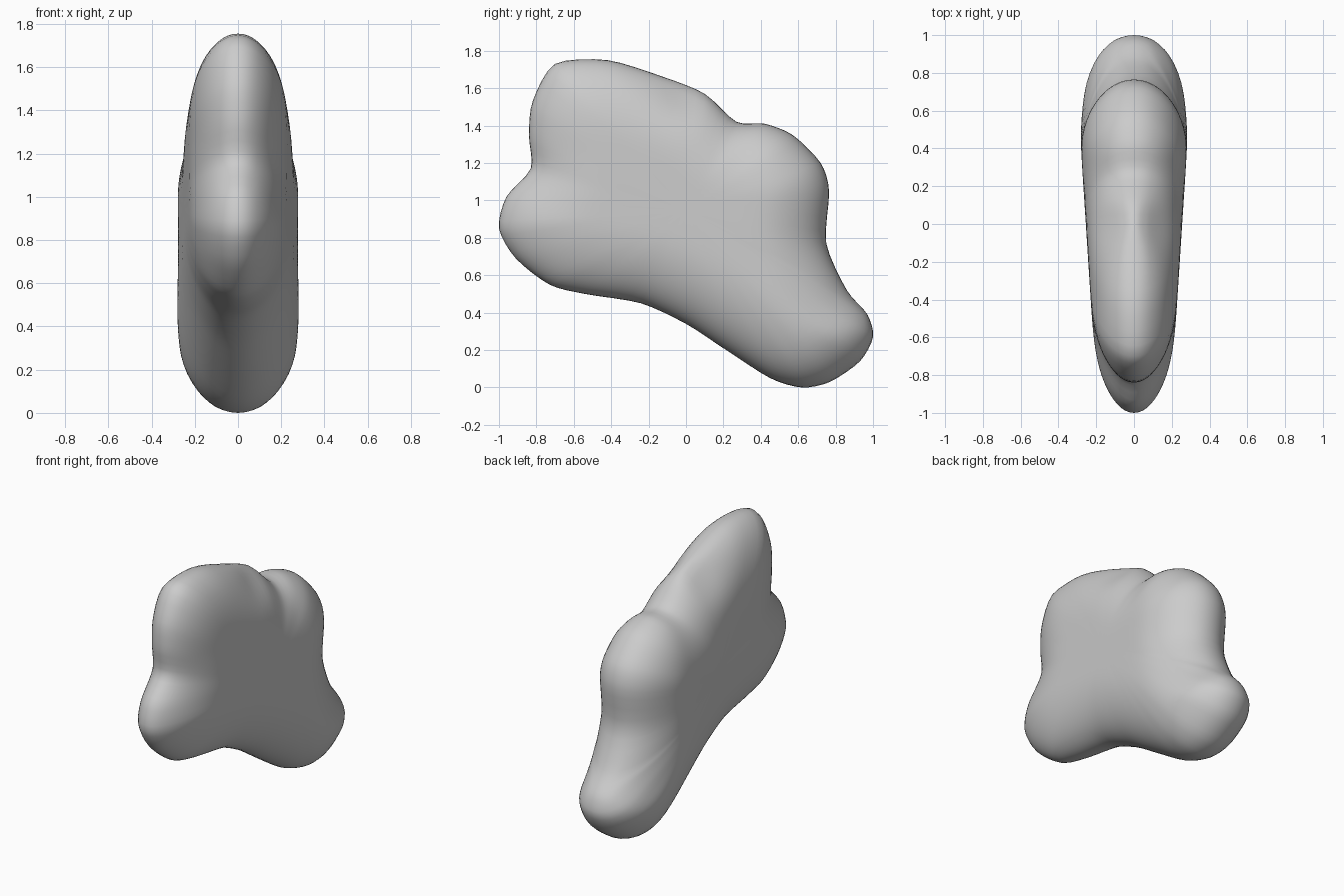
import bpy, bmesh, math
from mathutils import Vector

if "Cube" in bpy.data.objects:
    bpy.data.objects.remove(bpy.data.objects["Cube"])

# Side outline (y, z), followed clockwise from the nose
OUTLINE = [(-1, .85), (-.96, 1.02), (-.83, 1.17), (-.84, 1.35), (-.82, 1.53),
           (-.70, 1.73), (-.42, 1.75), (-.12, 1.66), (.10, 1.57), (.27, 1.42),
           (.42, 1.41), (.57, 1.35), (.72, 1.20), (.765, 1.05), (.75, .77),
           (.86, .52), (.97, .39), (1, .27), (.93, .14), (.77, .03), (.62, 0),
           (.45, .05), (.20, .21), (0, .34), (-.24, .45), (-.54, .50),
           (-.73, .55), (-.91, .69)]
CENTRE = Vector((0, .95))
ROUNDING = .40
RINGS = 22
SUB = 4


def spline(points, sub):
    pts = [Vector(p) for p in points]
    n, out = len(pts), []
    for i in range(n):
        a, b, c, d = (pts[(i + k) % n] for k in (-1, 0, 1, 2))
        for j in range(sub):
            t = j / sub
            m1, m2 = (c - a) * .4, (d - b) * .4
            out.append(b * (2*t**3 - 3*t*t + 1) + m1 * (t**3 - 2*t*t + t)
                       + c * (3*t*t - 2*t**3) + m2 * (t**3 - t*t))
    return out


def edge_distance(p, loop):
    best = 9
    for i, a in enumerate(loop):
        e = loop[(i + 1) % len(loop)] - a
        t = max(0, min(1, (p - a).dot(e) / e.length_squared))
        best = min(best, (p - a - e * t).length)
    return best


def half_width(p, loop):
    d = min(1, edge_distance(p, loop) / ROUNDING)
    w = min(.285, .255 + .065 * p.x) * math.sqrt(max(0, 1 - (1 - d) ** 2))
    # pinched crest along the sloping top
    r = (p - Vector((.02, 1.61))).length / .14
    return w * (1 - .4 * math.exp(-r * r))


# Rings shrink from the outline to the centre of each side
loop = spline(OUTLINE, SUB)
n = len(loop)
rings = [[CENTRE + (p - CENTRE) * (1 - (k / RINGS) ** 1.8) for p in loop]
         for k in range(RINGS)]
widths = [[half_width(p, loop) if k else 0 for p in ring]
          for k, ring in enumerate(rings)]

# Soften the widths where the roundings meet
for _ in range(4):
    old = [row[:] for row in widths]
    for k in range(4, RINGS - 1):
        for i in range(n):
            widths[k][i] = .5 * old[k][i] + .125 * (
                old[k-1][i] + old[k+1][i] + old[k][i-1] + old[k][(i+1) % n])

bm = bmesh.new()
rim = [bm.verts.new((0, *p)) for p in loop]
for side in (1, -1):
    prev = rim
    for k in range(1, RINGS):
        cur = [bm.verts.new((side * w, *p)) for p, w in zip(rings[k], widths[k])]
        for i in range(n):
            j = (i + 1) % n
            bm.faces.new((prev[i], prev[j], cur[j], cur[i]))
        prev = cur
    tip = bm.verts.new((side * half_width(CENTRE, loop), *CENTRE))
    for i in range(n):
        bm.faces.new((prev[i], prev[(i + 1) % n], tip))
bmesh.ops.recalc_face_normals(bm, faces=bm.faces)
for f in bm.faces:
    f.smooth = True

mesh = bpy.data.meshes.new("rounded_body")
bm.to_mesh(mesh)
bm.free()
body = bpy.data.objects.new("rounded_body", mesh)
bpy.context.collection.objects.link(body)
